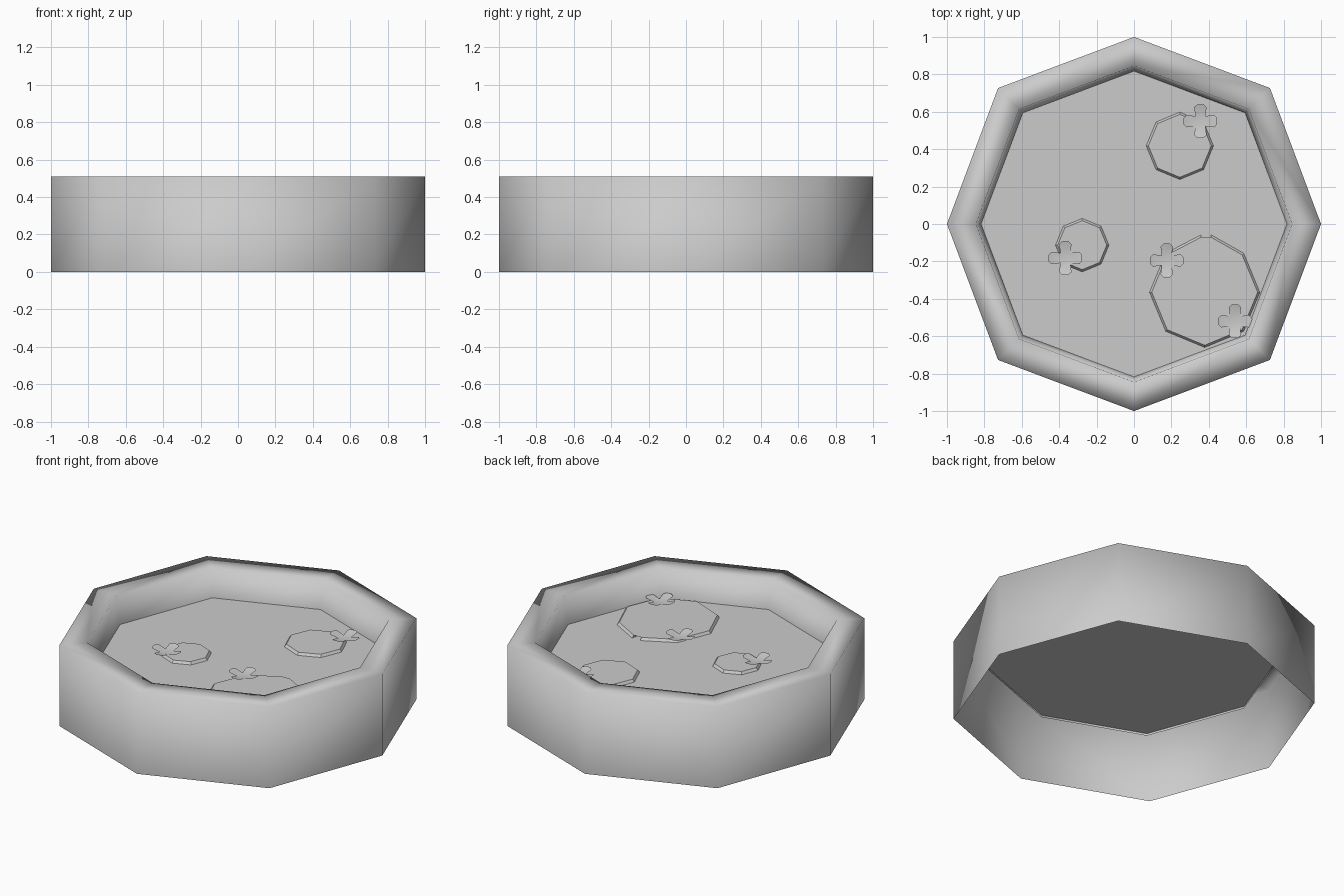
import bpy, bmesh
from math import sin, cos, pi

if "Cube" in bpy.data.objects:
    bpy.data.objects.remove(bpy.data.objects["Cube"])

WATER_Z = 0.335


def finish(name, bm, smooth=False):
    bmesh.ops.recalc_face_normals(bm, faces=bm.faces)
    me = bpy.data.meshes.new(name)
    bm.to_mesh(me)
    bm.free()
    for p in me.polygons:
        p.use_smooth = smooth
    ob = bpy.data.objects.new(name, me)
    bpy.context.collection.objects.link(ob)
    return ob


def octagon(r, diag=1.028):
    # corners on the axes, diagonal corners pushed out slightly
    return [(r * (diag if i % 2 else 1) * cos(i * pi / 4),
             r * (diag if i % 2 else 1) * sin(i * pi / 4)) for i in range(8)]


def loft(bm, rings):
    loops = [[bm.verts.new(c) for c in ring] for ring in rings]
    n = len(loops[0])
    for a, b in zip(loops, loops[1:]):
        for i in range(n):
            j = (i + 1) % n
            bm.faces.new((a[i], a[j], b[j], b[i]))
    return loops


# Pond wall: open underneath, flat rim, inner side leaning slightly inward
bm = bmesh.new()
profile = [(1.0, 0.0), (1.0, 0.51), (0.845, 0.51), (0.815, 0.32)]
loft(bm, [[(x, y, z) for x, y in octagon(r)] for r, z in profile])
finish("pond_wall", bm, True)

# Water surface
bm = bmesh.new()
f = bm.faces.new([bm.verts.new((x, y, WATER_Z)) for x, y in octagon(0.818)])
finish("water", bm)
bpy.data.objects["water"].data.update()


# Lily pads: thin octagons with a bevelled edge, optional notch at the back
def lily_pad(name, cx, cy, r, notch=False):
    pts = [(r * cos(pi / 2 + i * pi / 4), r * sin(pi / 2 + i * pi / 4))
           for i in range(8)]
    if notch:
        pts = [(-0.02, r * 1.04), *pts[1:], (0.035, r * 1.04), (0.005, 0.005)]
    k = 1 - 0.012 / r
    bm = bmesh.new()
    loops = loft(bm, [[(cx + x, cy + y, WATER_Z) for x, y in pts],
                      [(cx + x * k, cy + y * k, WATER_Z + 0.015) for x, y in pts]])
    top = bm.faces.new(loops[1])
    bmesh.ops.triangulate(bm, faces=[top])
    finish(name, bm)


lily_pad("lily_pad_back", 0.245, 0.418, 0.18)
lily_pad("lily_pad_left", -0.277, -0.113, 0.143)
lily_pad("lily_pad_front", 0.378, -0.365, 0.295, True)


# Flowers: four rounded petals in a cross, tips slightly raised
def flower(name, cx, cy):
    bm = bmesh.new()
    z = WATER_Z + 0.02
    w = 0.027
    petal = [(w, -w, 0), (0.075, -0.033, 0.012), (0.09, -0.016, 0.015),
             (0.09, 0.016, 0.015), (0.075, 0.033, 0.012), (w, w, 0)]
    for i in range(4):
        c, s = round(cos(i * pi / 2)), round(sin(i * pi / 2))
        bm.faces.new([bm.verts.new((cx + x * c - y * s, cy + x * s + y * c, z + h))
                      for x, y, h in petal])
    bm.faces.new([bm.verts.new((cx + x * w, cy + y * w, z))
                  for x, y in ((-1, -1), (1, -1), (1, 1), (-1, 1))])
    bmesh.ops.remove_doubles(bm, verts=bm.verts, dist=0.001)
    finish(name, bm, True)


for n, (x, y) in enumerate([(0.355, 0.55), (-0.367, -0.182),
                            (0.175, -0.195), (0.54, -0.52)]):
    flower(f"flower_{n + 1}", x, y)
